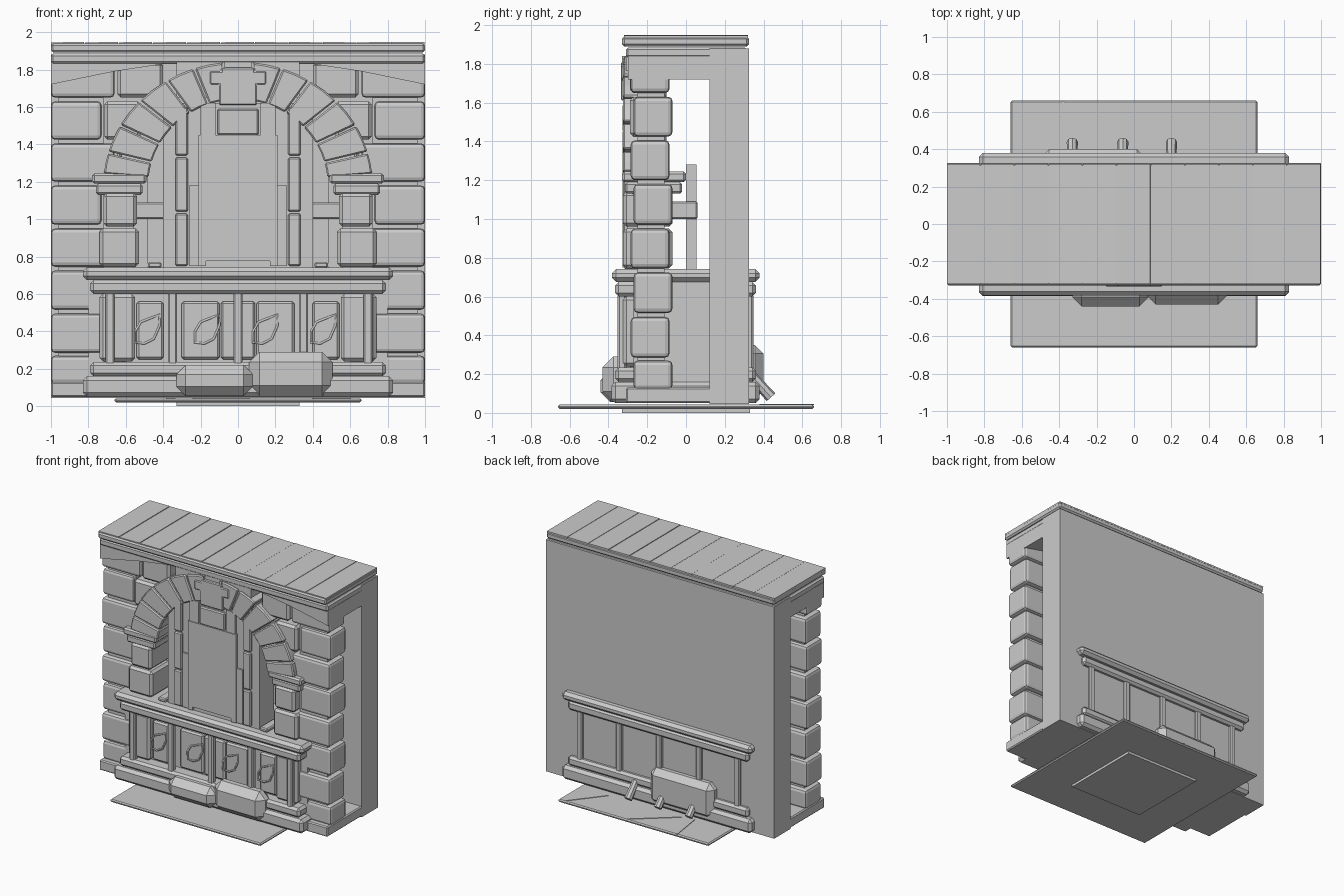
import bpy, bmesh, math, random
from mathutils import Vector

random.seed(4)


def finish(name, bm, bevel=0.0, segs=1):
    bmesh.ops.recalc_face_normals(bm, faces=bm.faces)
    me = bpy.data.meshes.new(name)
    bm.to_mesh(me)
    bm.free()
    ob = bpy.data.objects.new(name, me)
    bpy.context.collection.objects.link(ob)
    if bevel:
        m = ob.modifiers.new("bevel", 'BEVEL')
        m.width = bevel
        m.segments = segs
    return ob


def box(name, x0, x1, y0, y1, z0, z1, bevel=0.0, segs=1):
    bm = bmesh.new()
    c = Vector(((x0 + x1) / 2, (y0 + y1) / 2, (z0 + z1) / 2))
    bmesh.ops.create_cube(bm, size=1)
    for v in bm.verts:
        v.co = Vector((v.co.x * abs(x1 - x0), v.co.y * (y1 - y0), v.co.z * (z1 - z0)))
    ob = finish(name, bm, bevel, segs)
    ob.location = c
    return ob


def sbox(name, s, x0, x1, *rest, **kw):
    """Box on the side s = -1 or 1."""
    return box(name, *sorted((s * x0, s * x1)), *rest, **kw)


def prism(name, pts, y0, y1, bevel=0.0):
    """Front outline (x, z) extruded from y0 to y1."""
    bm = bmesh.new()
    f = bm.faces.new([bm.verts.new((x, y0, z)) for x, z in pts])
    r = bmesh.ops.extrude_face_region(bm, geom=[f])
    for v in r['geom']:
        if isinstance(v, bmesh.types.BMVert):
            v.co.y = y1
    return finish(name, bm, bevel)


# Ground plates
box("ground_plate", -0.66, 0.66, -0.66, 0.66, 0.02, 0.042, bevel=0.008)
box("ground_underplate", -0.33, 0.33, -0.33, 0.33, 0.0, 0.02)
prism_pts = [(-0.4, 0.66), (-0.36, 0.36), (0.07, 0.66), (0.0, 0.6)]
for i, (a, b) in enumerate([((-0.38, 0.66), (-0.34, 0.38)), ((0.06, 0.65), (-0.24, 0.4)), ((0.6, 0.65), (0.4, 0.4))]):
    a, b = Vector(a), Vector(b)
    ob = box("ground_crack", -(b - a).length / 2, (b - a).length / 2, -0.006, 0.006, 0.0, 0.006)
    ob.location = (*((a + b) / 2), 0.043)
    ob.rotation_euler.z = math.atan2(b.y - a.y, b.x - a.x)

# Back slab, plinth and core
box("back_slab", -1, 1, 0.12, 0.325, 0.045, 1.88)
box("plinth", -1, 1, -0.31, 0.13, 0.05, 0.13, bevel=0.008)
box("lower_core", -0.8, 0.8, -0.27, 0.13, 0.1, 0.7)

# Cornice with planked top
box("cornice_lower", -1, 1, -0.31, 0.315, 1.83, 1.885, bevel=0.012)
box("cornice_upper", -1, 1, -0.33, 0.325, 1.89, 1.94, bevel=0.012)
n = 11
for i in range(n):
    w = 2 / n
    p = box("top_plank", -1 + i * w, -1 + (i + 1) * w - 0.004, -0.32, 0.32, 1.925, 1.946)
    p.rotation_euler.y = random.uniform(-0.02, 0.02)

# Side blocks, mortar, brackets, columns and arch
rows = [(0.12, 0.27), (0.285, 0.495), (0.515, 0.725), (0.745, 0.95), (0.97, 1.18),
        (1.2, 1.405), (1.425, 1.63), (1.65, 1.84)]
joints = [5, 15.5, 29, 43, 58, 71, 84]
for s in (-1, 1):
    for i, (z0, z1) in enumerate(rows):
        inner = (0.6, 0.55, 0.6, 0.55, 0.6, 0.62, 0.52, 0.4)[i]
        o = 0.0 if i % 2 else 0.015
        mid = 0.66 if i % 2 else 0.73
        sbox("corner_block", s, mid, 1, -0.285 + o, -0.085 + o, z0, z1, bevel=0.022, segs=2)
        if mid - inner > 0.04:
            sbox("inner_block", s, inner, mid - 0.015, -0.29, -0.1, z0, z1, bevel=0.018)
    sbox("mortar", s, 0.72, 0.96, -0.25, -0.11, 0.1, 1.84)
    # Sloping bracket under the cornice
    prism("cornice_bracket", [(s * 1, 1.84), (s * 1, 1.72), (s * 0.66, 1.79), (s * 0.33, 1.84)], -0.3, 0.13)
    # Column blocks and capital
    for x0, x1, z0, z1 in [(0.54, 0.72, 0.96, 1.14), (0.53, 0.74, 0.745, 0.95), (0.55, 0.74, 0.24, 0.6)]:
        sbox("column_block", s, x0, x1, -0.325, -0.07, z0, z1, bevel=0.018)
    sbox("capital_lower", s, 0.51, 0.76, -0.315, -0.02, 1.13, 1.19, bevel=0.012)
    sbox("capital_upper", s, 0.49, 0.78, -0.33, 0.0, 1.19, 1.245, bevel=0.012)
    # Recessed jamb and cross bar
    sbox("jamb_panel", s, 0.48, 0.56, 0.0, 0.055, 0.7, 1.28)
    sbox("jamb_bar", s, 0.38, 0.58, -0.1, 0.06, 1.0, 1.09, bevel=0.008)
    # Arch stones
    for a, b in zip(joints, joints[1:]):
        ang = [math.radians(a + 0.5), math.radians((a + b) / 2), math.radians(b - 0.5)]
        out = [(s * 0.72 * math.cos(t), 1.18 + 0.66 * math.sin(t)) for t in ang]
        inn = [(s * 0.48 * math.cos(t), 1.18 + 0.46 * math.sin(t)) for t in reversed(ang)]
        prism("arch_stone", out + inn, -0.325, -0.1, 0.008)

# Central door panel, flush with the front
box("central_panel", -0.4, 0.4, -0.305, -0.12, 0.7, 1.62)
box("upper_panel", -0.33, 0.33, -0.31, -0.12, 1.65, 1.84)
for s in (-1, 1):
    for z0, z1 in [(0.75, 1.03), (1.04, 1.33), (1.34, 1.6)]:
        sbox("pilaster_block", s, 0.268, 0.335, -0.325, -0.2, z0, z1, bevel=0.008)
    sbox("door_trim", s, 0.205, 0.262, -0.318, -0.2, 0.75, 1.18)
    sbox("door_jamb", s, 0.17, 0.21, -0.328, -0.2, 0.75, 1.45)
    sbox("door_shoulder", s, 0.12, 0.2, -0.322, -0.2, 1.44, 1.62)
    sbox("sill_block", s, 0.41, 0.48, -0.32, -0.15, 0.74, 0.77, bevel=0.008)
box("door_head", -0.17, 0.17, -0.328, -0.2, 1.41, 1.45)
box("door_crown", -0.11, 0.11, -0.328, -0.2, 1.45, 1.59, bevel=0.008)
box("door_leaf", -0.17, 0.17, -0.324, -0.2, 0.775, 1.41)

# Cross shaped keystone
k = [(0.1, 1.61), (0.1, 1.72), (0.15, 1.72), (0.15, 1.79), (0.09, 1.79), (0.09, 1.81)]
prism("keystone", k + [(-x, z) for x, z in reversed(k)], -0.335, -0.15, 0.006)
for s in (-1, 1):
    sbox("keystone_peg", s, 0.07, 0.085, -0.33, -0.25, 1.8, 1.84)

# Balustrade running through to the back
box("base_step_lower", -0.83, 0.83, -0.385, 0.38, 0.05, 0.16, bevel=0.022)
box("base_step_upper", -0.79, 0.79, -0.365, 0.36, 0.16, 0.235, bevel=0.018)
box("rail_lower", -0.79, 0.79, -0.365, 0.36, 0.6, 0.675, bevel=0.018)
box("rail_upper", -0.83, 0.83, -0.382, 0.38, 0.675, 0.742, bevel=0.022)
for x in (-0.685, -0.35, 0, 0.35, 0.695):
    for y in (-0.33, 0.325):
        box("baluster", x - 0.024, x + 0.024, y - 0.022, y + 0.022, 0.22, 0.61, bevel=0.008)

# Stone panels with carved leaves behind the balusters
for x, w in [(-0.47, 0.16), (-0.2, 0.22), (0.0, 0.2), (0.2, 0.22), (0.47, 0.16)]:
    box("lower_panel", x - w / 2 + 0.008, x + w / 2 - 0.008, -0.3, -0.2, 0.25, 0.56, bevel=0.012)
for x in (-0.48, -0.16, 0.15, 0.46):
    cu = bpy.data.curves.new("leaf", 'CURVE')
    cu.dimensions = '3D'
    cu.bevel_depth = 0.007
    cu.bevel_resolution = 1
    cu.resolution_u = 4
    sp = cu.splines.new('POLY')
    leaf = [(0.06, 0.09), (0.06, 0.03), (0.03, -0.04), (-0.02, -0.065), (-0.07, -0.06),
            (-0.07, 0.0), (-0.04, 0.05), (0.01, 0.07)]
    sp.points.add(len(leaf) - 1)
    for p, (a, b) in zip(sp.points, leaf):
        p.co = (x + a, -0.302, 0.4 + b, 1)
    sp.use_cyclic_u = True
    bpy.context.collection.objects.link(bpy.data.objects.new("carved_leaf", cu))

# Fallen stones front and back
box("front_stone_low", -0.33, 0.08, -0.44, -0.3, 0.055, 0.22, bevel=0.05)
box("front_stone_high", 0.06, 0.505, -0.43, -0.28, 0.055, 0.29, bevel=0.055)
box("back_stone", -0.5, 0.06, 0.28, 0.4, 0.07, 0.35, bevel=0.045)

# Leaning pegs at the back
for x in (-0.33, -0.06, 0.2):
    bm = bmesh.new()
    bmesh.ops.create_cone(bm, cap_ends=True, segments=8, radius1=0.03, radius2=0.026, depth=0.16)
    ob = finish("leaning_peg", bm)
    ob.location = (x, 0.385, 0.14)
    ob.rotation_euler.x = math.radians(42)
